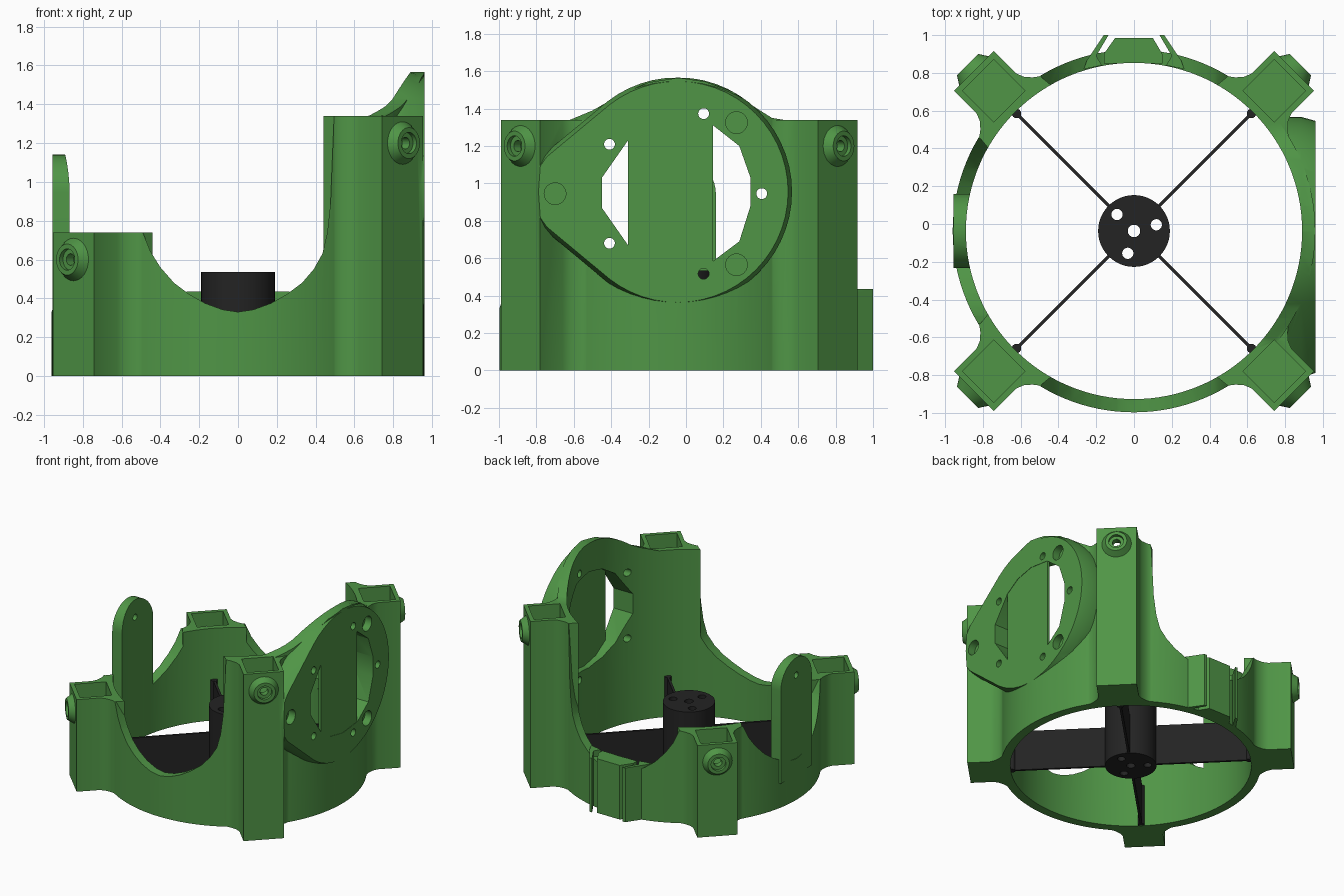
import bpy, bmesh, math
from mathutils import Matrix, Vector

if "Cube" in bpy.data.objects:
    bpy.data.objects.remove(bpy.data.objects["Cube"])

CY = -0.037                      # ring centre on y
R_OUT, R_IN = 0.96, 0.89


def material(name, color):
    m = bpy.data.materials.new(name)
    m.diffuse_color = (*color, 1)
    m.use_nodes = True
    m.node_tree.nodes["Principled BSDF"].inputs["Base Color"].default_value = m.diffuse_color
    return m


GREEN = material("green_plastic", (0.079, 0.30, 0.061))
BLACK = material("black_plastic", (0.017, 0.017, 0.017))


def finish(name, bm, mat):
    bmesh.ops.recalc_face_normals(bm, faces=bm.faces)
    me = bpy.data.meshes.new(name)
    bm.to_mesh(me)
    bm.free()
    me.materials.append(mat)
    ob = bpy.data.objects.new(name, me)
    bpy.context.collection.objects.link(ob)
    return ob


def loft(name, sections, axis, mat=GREEN):
    """Solid through (points, position) sections along an axis."""
    place = {"x": lambda u, v, w: (w, u, v),
             "y": lambda u, v, w: (u, w, v),
             "z": lambda u, v, w: (u, v, w)}[axis]
    bm = bmesh.new()
    rings = [[bm.verts.new(place(u, v, w)) for u, v in pts] for pts, w in sections]
    bm.faces.new(rings[0])
    bm.faces.new(rings[-1])
    n = len(rings[0])
    for a, b in zip(rings, rings[1:]):
        for i in range(n):
            j = (i + 1) % n
            bm.faces.new((a[i], a[j], b[j], b[i]))
    return finish(name, bm, mat)


def prism(name, pts, axis, a, b, mat=GREEN):
    return loft(name, [(pts, a), (pts, b)], axis, mat)


def circle(u, v, r, n=32):
    return [(u + r * math.cos(2 * math.pi * i / n), v + r * math.sin(2 * math.pi * i / n))
            for i in range(n)]


def rod(name, start, direction, length, r1, r2, mat=GREEN, n=32):
    """Cylinder or cone from a start point along a direction."""
    d = Vector(direction).normalized()
    bm = bmesh.new()
    rot = d.to_track_quat("Z", "Y").to_matrix().to_4x4()
    bmesh.ops.create_cone(bm, cap_ends=True, segments=n, radius1=r1, radius2=r2, depth=length,
                          matrix=Matrix.Translation(Vector(start) + d * length / 2) @ rot)
    return finish(name, bm, mat)


def combine(base, other, op):
    mod = base.modifiers.new("bool", "BOOLEAN")
    mod.operation, mod.solver, mod.object = op, "EXACT", other
    bpy.context.view_layer.objects.active = base
    bpy.ops.object.modifier_apply(modifier=mod.name)
    bpy.data.objects.remove(other, do_unlink=True)


def add(base, other):
    combine(base, other, "UNION")


def cut(base, other):
    combine(base, other, "DIFFERENCE")


# Outer wall, carved front to back by a sweeping dip
frame = prism("frame", circle(0, CY, R_OUT, 128), "z", 0, 1.6)
dip = [(-0.49, 0.74), (-0.45, 0.64), (-0.40, 0.56), (-0.33, 0.48), (-0.25, 0.42), (-0.17, 0.375),
       (-0.08, 0.342), (0, 0.33), (0.08, 0.342), (0.17, 0.375), (0.25, 0.42), (0.33, 0.48),
       (0.39, 0.55), (0.435, 0.63), (0.46, 0.74), (0.477, 0.9), (0.485, 1.1), (0.495, 1.34)]
cut(frame, prism("dip_cut", [(-1.2, 0.74)] + dip + [(0.495, 1.8), (-1.2, 1.8)], "y", -1.3, 1.3))

# Raised crest of the right wall
crest = [(-1.3, 1.34), (-0.62, 1.34), (-0.5, 1.39), (-0.35, 1.475), (-0.2, 1.54), (-0.04, 1.565),
         (0.1, 1.545), (0.25, 1.49), (0.38, 1.4), (0.46, 1.35), (0.52, 1.34), (1.3, 1.34),
         (1.3, 1.8), (-1.3, 1.8)]
cut(frame, prism("crest_cut", crest, "x", 0.2, 1.3))

# Dip in the left wall
half = dip[:8]
left_dip = half + [(-u, v) for u, v in reversed(half[:-1])]
left_dip = [(u + CY, v) for u, v in left_dip] + [(0.49 + CY, 1.0), (-0.49 + CY, 1.0)]
cut(frame, prism("left_dip_cut", left_dip, "x", -1.3, -0.5))

# Corner posts with flared roots
side = [(1.199, 0.149), (1.03, 0.149), (0.99, 0.165), (0.955, 0.195), (0.93, 0.228), (0.85, 0.236)]
outline = [(r, -t) for r, t in side] + [(r, t) for r, t in reversed(side)]
corners = [(sx, sy, 1.34 if sx > 0 else 0.74) for sx in (-1, 1) for sy in (-1, 1)]
S = math.sqrt(0.5)


def diagonal(r, t, sx, sy):
    return (sx * S * (r - t), CY + sy * S * (r + t))


for sx, sy, h in corners:
    add(frame, prism("post", [diagonal(r, t, sx, sy) for r, t in outline], "z", 0, h))

# Egg-shaped mounting plate on the right
def egg(s):
    arc = [math.radians(-128 + 256 * i / 40) for i in range(41)]
    pts = [(0.6 * math.cos(a), 0.6 * math.sin(a)) for a in arc]
    pts += [(-0.71, 0.19), (-0.745, 0.14), (-0.755, 0), (-0.745, -0.14), (-0.71, -0.19)]
    return [(-0.045 + s * u, 0.955 + s * v) for u, v in pts]


add(frame, loft("plate", [(egg(1.02), 0.5), (egg(1.02), 0.885), (egg(0.985), 0.96)], "x"))

# Upright tab on the left
tab = [(CY - 0.197, 0.2), (CY + 0.197, 0.2)]
tab += [(CY + 0.197 * math.cos(math.pi * i / 20), 0.943 + 0.197 * math.sin(math.pi * i / 20))
        for i in range(21)]
add(frame, prism("tab", tab, "x", -0.955, -0.8))

# Clip on the back
add(frame, prism("clip_block", [(-0.16, 0.85), (0.15, 0.85), (0.15, 0.9), (0.10, 0.985),
                                (-0.10, 0.985), (-0.16, 0.9)], "z", 0, 0.435))
for s in (-1, 1):
    add(frame, prism("clip_rail", [(s * 0.17, 0.84), (s * 0.265, 0.82), (s * 0.25, 0.865),
                                   (s * 0.16, 1.0), (s * 0.135, 1.0), (s * 0.20, 0.89)],
                     "z", 0, 0.435))

# Round bore
cut(frame, prism("bore", circle(0, CY, R_IN, 128), "z", -0.5, 2))

# Post sockets and screw bosses
for sx, sy, h in corners:
    socket = [diagonal(1.05 + a, b, sx, sy) for a, b in
              ((-0.117, -0.117), (0.117, -0.117), (0.117, 0.117), (-0.117, 0.117))]
    cut(frame, prism("socket", socket, "z", h - 0.2, h + 0.2))
    z = h - 0.14
    out = (sx, sy, 0)

    def on_post(r):
        return (*diagonal(r, 0, sx, sy), z)
    add(frame, rod("boss", on_post(1.18), out, 0.065, 0.122, 0.08))
    cut(frame, rod("boss_recess", on_post(1.22), out, 0.1, 0.055, 0.055))
    cut(frame, rod("boss_hole", on_post(1.1), out, 0.3, 0.03, 0.03))

# Plate opening, screw holes and blind pockets
opening = [(-0.31, 1.23), (-0.45, 1.03), (-0.45, 0.87), (-0.31, 0.67), (-0.19, 0.595),
           (-0.04, 0.565), (0.145, 0.585), (0.285, 0.69), (0.345, 0.88), (0.345, 1.03),
           (0.285, 1.2), (0.145, 1.31), (-0.04, 1.335), (-0.19, 1.305)]
cut(frame, prism("opening", opening, "x", 0.4, 1.2))
for k in range(5):
    a = 2 * math.pi * k / 5
    cut(frame, rod("screw_hole", (0.5, -0.045 + 0.45 * math.cos(a), 0.945 + 0.45 * math.sin(a)),
                   (1, 0, 0), 0.7, 0.029, 0.029, n=20))
for y, z in ((0.27, 1.325), (0.27, 0.565), (-0.70, 0.945)):
    cut(frame, rod("pocket", (0.9, y, z), (1, 0, 0), 0.2, 0.058, 0.058))
cut(frame, rod("tab_hole", (-1.2, CY, 1.0), (1, 0, 0), 0.5, 0.025, 0.025, n=20))

# Bar across the plate opening
bar = [(-0.31, 0.6), (-0.31, 1.3), (0.145, 1.33), (0.145, 0.57)]
bar = [(-0.31, 0.55), (0.145, 0.55), (0.145, 1.345), (-0.31, 1.345)]
prism("opening_bar", bar, "x", 0.935, 0.957)

# Hub with through holes
hub = rod("hub", (0, CY, 0), (0, 0, 1), 0.535, 0.19, 0.19, BLACK, 48)
for x, y, r in ((0, CY, 0.033), (-0.09, 0.05, 0.03), (0.118, -0.004, 0.03), (-0.033, -0.155, 0.03)):
    cut(hub, rod("hub_hole", (x, y, -0.2), (0, 0, 1), 1, r, r, BLACK, 20))

# Thin spokes with beaded ends
for sx, sy, h in corners:
    pts = [diagonal(r, t, sx, sy) for r, t in
           ((0.18, -0.009), (0.895, -0.009), (0.895, 0.009), (0.18, 0.009))]
    prism("spoke", pts, "z", 0.002, 0.33, BLACK)
    rod("spoke_bead", (*diagonal(0.88, 0, sx, sy), 0.001), (0, 0, 1), 0.33, 0.025, 0.025, BLACK, 16)

# Smooth the curved surfaces and keep the edges sharp
bpy.ops.object.select_all(action="DESELECT")
for ob in bpy.data.objects:
    ob.select_set(True)
    bpy.context.view_layer.objects.active = ob
bpy.ops.object.shade_smooth_by_angle(angle=math.radians(30))
